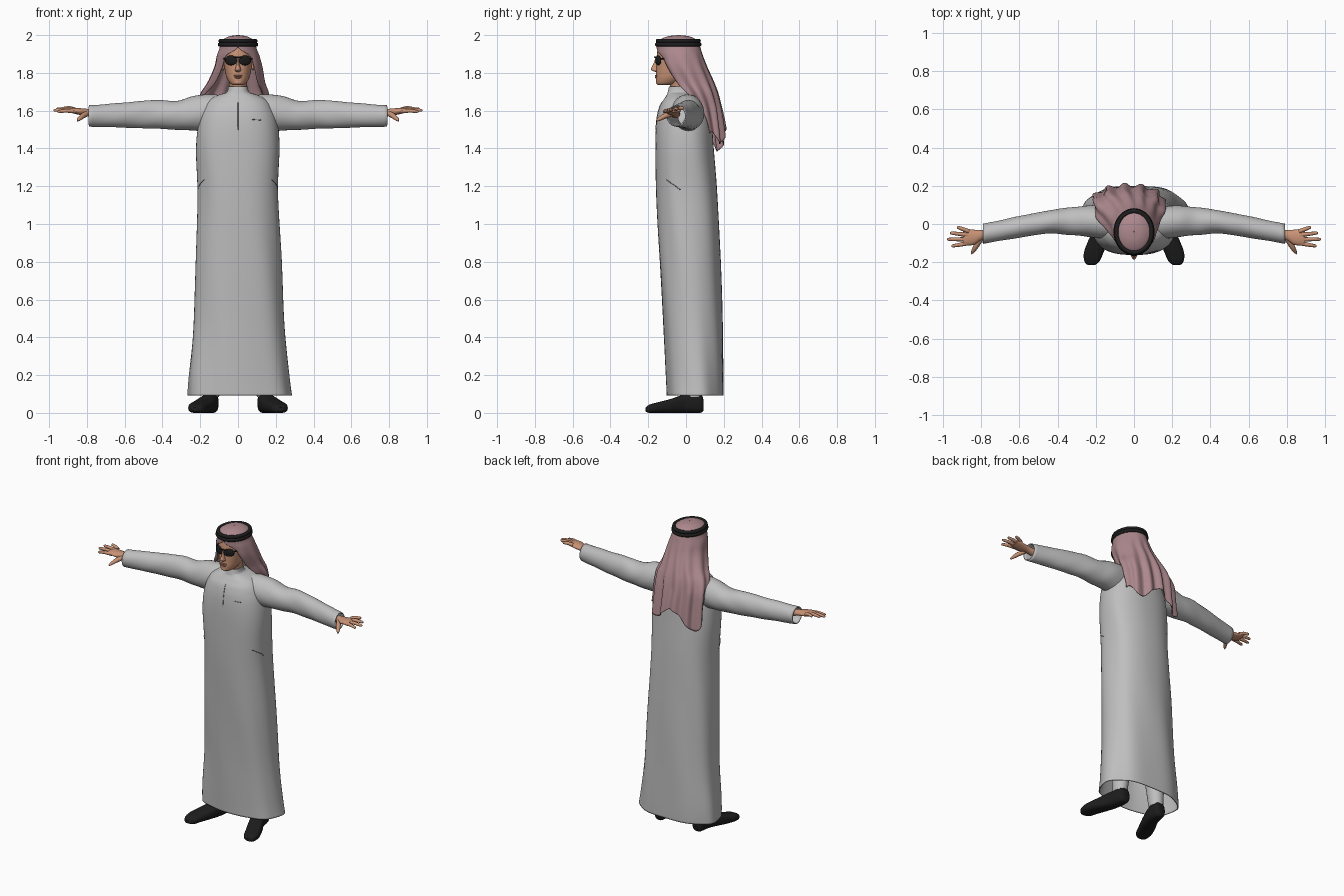
import bpy, bmesh, math
from math import pi, sin, cos, exp
from mathutils import Vector
from mathutils.bvhtree import BVHTree

if "Cube" in bpy.data.objects:
    bpy.data.objects.remove(bpy.data.objects["Cube"])


def material(name, rgb):
    m = bpy.data.materials.new(name)
    m.use_nodes = True
    m.diffuse_color = (*rgb, 1)
    bsdf = m.node_tree.nodes["Principled BSDF"]
    bsdf.inputs["Base Color"].default_value = (*rgb, 1)
    bsdf.inputs["Roughness"].default_value = 0.8
    return m


WHITE = material("robe_white", (0.52, 0.52, 0.52))
SEAM = material("seam_grey", (0.2, 0.2, 0.2))
PINK = material("cloth_pink", (0.42, 0.25, 0.27))
SKIN = material("skin", (0.58, 0.29, 0.18))
LIP = material("lip", (0.42, 0.18, 0.13))
BLACK = material("black", (0.012, 0.012, 0.013))
parts = []


def finish(name, bm, mat, mirror=False, thick=0):
    bmesh.ops.remove_doubles(bm, verts=bm.verts, dist=0.0004)
    bmesh.ops.recalc_face_normals(bm, faces=bm.faces)
    me = bpy.data.meshes.new(name)
    bm.to_mesh(me)
    bm.free()
    me.materials.append(mat)
    ob = bpy.data.objects.new(name, me)
    bpy.context.scene.collection.objects.link(ob)
    if thick:
        mod = ob.modifiers.new("Thickness", 'SOLIDIFY')
        mod.thickness, mod.offset = thick, -1
    if mirror:
        ob.modifiers.new("Mirror", 'MIRROR')
    parts.append(ob)
    return ob


def smooth_rows(rows, n):
    """Catmull-Rom interpolation between rows of numbers."""
    out = []
    for i in range(len(rows) - 1):
        p0, p1, p2 = rows[max(i - 1, 0)], rows[i], rows[i + 1]
        p3 = rows[min(i + 2, len(rows) - 1)]
        for k in range(n):
            t = k / n
            out.append([0.5 * (2 * b + (c - a) * t + (2 * a - 5 * b + 4 * c - d) * t * t
                               + (3 * b - a - 3 * c + d) * t ** 3)
                        for a, b, c, d in zip(p0, p1, p2, p3)])
    return out + [list(rows[-1])]


def grid(bm, rings, closed):
    vs = [[bm.verts.new(p) for p in r] for r in rings]
    n = len(vs[0])
    for a, b in zip(vs, vs[1:]):
        for j in range(n if closed else n - 1):
            k = (j + 1) % n
            bm.faces.new((a[j], a[k], b[k], b[j]))
    return vs


def loft(name, rows, mat, axis="Z", power=2, seg=32, steps=4, caps=(True, True),
         fold=None, mirror=False, thick=0):
    """Rows are (position, u min, u max, v min, v max) along an axis."""
    bm, rings = bmesh.new(), []
    for t, u0, u1, v0, v1 in smooth_rows(rows, steps):
        ring = []
        for j in range(seg):
            a = 2 * pi * j / seg
            s = 1 + (fold(t, a) if fold else 0)
            c, d = cos(a), sin(a)
            u = (u0 + u1) / 2 + s * (u1 - u0) / 2 * math.copysign(abs(c) ** (2 / power), c)
            v = (v0 + v1) / 2 + s * (v1 - v0) / 2 * math.copysign(abs(d) ** (2 / power), d)
            ring.append({"Z": (u, v, t), "X": (t, u, v), "Y": (u, t, v)}[axis])
        rings.append(ring)
    vs = grid(bm, rings, True)
    for use, ring in zip(caps, (vs[0], vs[-1])):
        if use:
            bm.faces.new(ring)
    return finish(name, bm, mat, mirror, thick)


def tube(name, points, radii, mat, mirror=False, cyclic=False):
    """Round bar through points, made from a bevelled curve."""
    cu = bpy.data.curves.new(name, 'CURVE')
    cu.dimensions, cu.bevel_depth, cu.bevel_resolution = '3D', 1, 3
    cu.use_fill_caps = True
    sp = cu.splines.new('POLY')
    sp.points.add(len(points) - 1)
    sp.use_cyclic_u = cyclic
    for p, co, r in zip(sp.points, points, radii):
        p.co, p.radius = (*co, 1), r
    tmp = bpy.data.objects.new(name + "_path", cu)
    bm = bmesh.new()
    bpy.context.scene.collection.objects.link(tmp)
    dg = bpy.context.evaluated_depsgraph_get()
    bm.from_mesh(tmp.evaluated_get(dg).to_mesh())
    bpy.data.objects.remove(tmp)
    return finish(name, bm, mat, mirror)


def ball(name, centre, scale, mat, turn=0, mirror=False):
    bm = bmesh.new()
    bmesh.ops.create_uvsphere(bm, u_segments=20, v_segments=12, radius=1)
    for v in bm.verts:
        x, y, z = (a * b for a, b in zip(v.co, scale))
        v.co = Vector((x * cos(turn) - y * sin(turn), x * sin(turn) + y * cos(turn), z)) + Vector(centre)
    return finish(name, bm, mat, mirror)


# Robe body with soft folds toward the hem
robe = loft("robe", [
    (0.092, -.268, .282, -.1, .2), (0.2, -.262, .268, -.105, .2), (0.45, -.238, .245, -.118, .195),
    (0.8, -.226, .23, -.14, .183), (1.15, -.213, .213, -.158, .166), (1.4, -.222, .22, -.163, .146),
    (1.54, -.208, .208, -.157, .135), (1.62, -.18, .18, -.14, .115), (1.66, -.15, .15, -.117, .1),
    (1.685, -.1, .1, -.101, .075), (1.698, -.06, .06, -.097, .028), (1.728, -.052, .052, -.09, .018)],
    WHITE, power=2.4, seg=64, steps=6, caps=(False, False), thick=.006,
    fold=lambda z, a: .018 * max(0, 1 - z / 1.5) * sin(7 * a + 3 * z) + .005 * sin(5 * a + 9 * z) * (z < 1.6))

# Sleeves, open at the cuff
loft("sleeve", [
    (.06, -.06, .08, 1.56, 1.675), (.15, -.075, .09, 1.5, 1.688), (.24, -.067, .096, 1.494, 1.675),
    (.33, -.058, .087, 1.5, 1.652), (.45, -.05, .07, 1.505, 1.656), (.62, -.075, .037, 1.511, 1.641),
    (.79, -.103, .0, 1.516, 1.628)],
    WHITE, axis="X", caps=(True, False), mirror=True, thick=.006, steps=6,
    fold=lambda x, a: .02 * sin(38 * x + 2 * sin(a)) * sin(2 * a + 6 * x))

# Seams: front placket, chest pocket and side pocket slits, laid on the robe
tree = BVHTree.FromPolygons([v.co for v in robe.data.vertices],
                            [p.vertices[:] for p in robe.data.polygons])


def seam(name, start, end, mirror=False):
    pts = []
    for i in range(9):
        near = tree.find_nearest(Vector(start).lerp(Vector(end), i / 8))
        pts.append(near[0])
    tube(name, pts, [.002] * 9, SEAM, mirror)


seam("front_placket", (0, -.2, 1.685), (0, -.2, 1.5))
seam("chest_pocket", (.085, -.2, 1.56), (.14, -.18, 1.557))
seam("side_pocket", (.185, -.11, 1.235), (.24, -.03, 1.18), True)

# Hands
loft("palm", [(.76, -.08, -.03, 1.56, 1.605), (.8, -.085, -.032, 1.572, 1.61),
              (.835, -.108, -.03, 1.577, 1.613), (.87, -.112, -.028, 1.585, 1.615),
              (.895, -.108, -.032, 1.592, 1.612)], SKIN, axis="X", seg=20, mirror=True)
for finger, y0, tip_x, tip_y in (("little", -.038, .925, -.015), ("ring", -.058, .963, -.046),
                                 ("middle", -.08, .978, -.08), ("index", -.1, .955, -.116)):
    a = Vector((.865, y0, 1.6 + .15 * (y0 + .08)))
    b = Vector((tip_x, tip_y, 1.602 + .2 * (tip_y + .08)))
    tube(finger + "_finger", [a, a.lerp(b, .5) + Vector((0, 0, .004)), a.lerp(b, .93), b],
         [.0115, .0105, .008, .003], SKIN, True)
tube("thumb", [(.8, -.075, 1.585), (.825, -.115, 1.57), (.842, -.143, 1.555), (.85, -.156, 1.546)],
     [.015, .014, .01, .004], SKIN, True)

# Head, neck and face
loft("neck", [(1.66, -.048, .048, -.08, .02), (1.72, -.046, .046, -.082, .015),
              (1.78, -.05, .05, -.1, .02)], SKIN, seg=24)
loft("head", [(1.735, -.022, .022, -.145, -.09), (1.743, -.04, .04, -.156, -.05),
              (1.77, -.058, .058, -.159, 0), (1.8, -.067, .067, -.158, .03),
              (1.85, -.075, .075, -.156, .05), (1.9, -.078, .078, -.154, .06),
              (1.94, -.072, .072, -.143, .05), (1.965, -.05, .05, -.11, .02)], SKIN, power=2.1)
loft("nose", [(1.88, -.007, .007, -.161, -.13), (1.845, -.009, .009, -.174, -.13),
              (1.822, -.014, .014, -.186, -.13), (1.813, -.017, .017, -.181, -.13),
              (1.806, -.012, .012, -.165, -.13)], SKIN, seg=16)
ball("chin", (0, -.143, 1.75), (.024, .017, .014), SKIN)
ball("upper_lip", (0, -.154, 1.785), (.024, .011, .005), LIP)
ball("lower_lip", (0, -.153, 1.776), (.02, .011, .006), LIP)
ball("ear", (.079, -.055, 1.845), (.01, .018, .032), SKIN, mirror=True)

# Sunglasses
ball("lens", (.037, -.147, 1.866), (.035, .008, .026), BLACK, turn=.42, mirror=True)
tube("glasses_bridge", [(-.02, -.158, 1.882), (0, -.166, 1.884), (.02, -.158, 1.882)], [.004] * 3, BLACK)
tube("glasses_arm", [(.066, -.132, 1.876), (.08, -.1, 1.874), (.084, -.05, 1.87)], [.004] * 3, BLACK, True)

# Headcloth: a draped sheet, open at the face, hanging down the back
bm, rings = bmesh.new(), []
drape = [(2.0, 0, -.04, .002, .002, pi), (1.994, 0, -.04, .045, .055, pi),
         (1.975, 0, -.042, .082, .097, pi), (1.95, 0, -.042, .093, .112, pi),
         (1.925, 0, -.038, .1, .117, pi - .1), (1.89, 0, -.03, .113, .12, pi - .6),
         (1.83, 0, -.01, .127, .122, pi - .75), (1.75, -.012, .03, .15, .115, pi - .85),
         (1.69, -.022, .065, .178, .1, pi - 1), (1.62, -.03, .095, .185, .085, 1.75),
         (1.54, -.03, .11, .185, .085, 1.55), (1.47, -.03, .12, .19, .085, 1.5)]
for z, cx, cy, rx, ry, limit in smooth_rows(drape, 5):
    ring = []
    for j in range(97):
        a = min(limit, pi) * (j / 48 - 1)
        hang = max(0, (1.62 - z) / .15)
        drop = (.035 * cos(5 * a) - .1 * exp(-((a + 1.1) / .4) ** 2)
                - .03 * exp(-((a - 1) / .35) ** 2))
        d = .011 * min(1, max(0, (1.92 - z) / .3)) * sin(11 * a + 1.5 * sin(2 * a) + 2 * z)
        ring.append((cx + (rx + d) * sin(a), cy + (ry + d) * cos(a), z + hang * drop))
    rings.append(ring)
grid(bm, rings, False)
finish("headcloth", bm, PINK, thick=.005)

# Double head cord
for name, z, r in (("lower_cord", 1.95, .096), ("upper_cord", 1.969, .092)):
    loop = [(r * cos(2 * pi * i / 40), -.041 + (r + .016) * sin(2 * pi * i / 40), z) for i in range(40)]
    tube(name, loop, [.0115] * 40, BLACK, cyclic=True)

# Trousers under the robe, and shoes with toes turned out
loft("trouser_leg", [(.085, .1, .185, -.01, .085), (.3, .07, .19, -.03, .1), (.6, .03, .19, -.06, .11)],
     WHITE, seg=20, mirror=True)
loft("shoe", [(.092, .118, .165, .012, .07), (.075, .104, .178, 0, .1), (0, .106, .196, 0, .1),
              (-.08, .13, .236, 0, .074), (-.15, .16, .262, 0, .056), (-.195, .18, .259, 0, .043),
              (-.215, .205, .242, .008, .028)],
     BLACK, axis="Y", power=2.8, seg=28, mirror=True)

# Smooth shading that keeps sharp edges
bpy.ops.object.select_all(action='DESELECT')
for ob in parts:
    ob.select_set(True)
bpy.context.view_layer.objects.active = parts[0]
bpy.ops.object.shade_smooth_by_angle(angle=math.radians(45))
